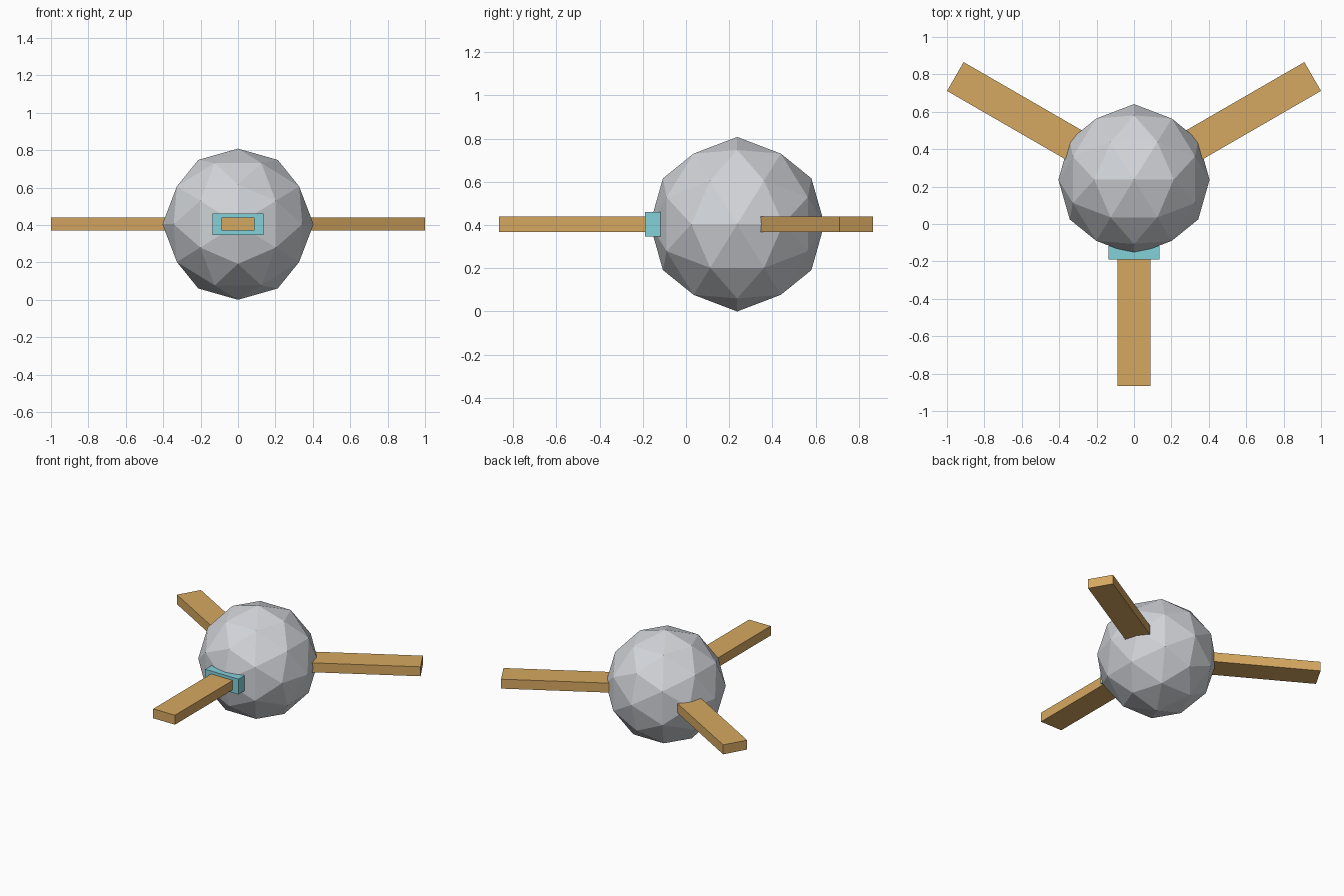
import bpy
import bmesh
from math import atan2, radians, sqrt
from mathutils import Matrix, Vector

if "Cube" in bpy.data.objects:
    bpy.data.objects.remove(bpy.data.objects["Cube"], do_unlink=True)

RADIUS = 0.404
CENTRE = Vector((0, 0.237, RADIUS))
REACH = 1.103


def material(name, rgb):
    mat = bpy.data.materials.new(name)
    mat.use_nodes = True
    mat.diffuse_color = (*rgb, 1)
    mat.node_tree.nodes["Principled BSDF"].inputs["Base Color"].default_value = (*rgb, 1)
    return mat


def finish(name, bm, mat):
    mesh = bpy.data.meshes.new(name)
    bm.to_mesh(mesh)
    bm.free()
    mesh.materials.append(mat)
    obj = bpy.data.objects.new(name, mesh)
    obj.location = CENTRE
    bpy.context.collection.objects.link(obj)
    return obj


def radial_box(name, start, end, width, height, angle, mat):
    """Box running outward from the body centre along a compass angle."""
    bm = bmesh.new()
    bmesh.ops.create_cube(bm, size=1, matrix=(
        Matrix.Rotation(radians(angle), 4, "Z")
        @ Matrix.Translation(((start + end) / 2, 0, 0))
        @ Matrix.Diagonal((end - start, width, height, 1))))
    return finish(name, bm, mat)


grey = material("pale grey", (0.638, 0.656, 0.69))
wood = material("tan wood", (0.674, 0.393, 0.119))
cyan = material("light cyan", (0.233, 0.638, 0.711))

# Faceted ball, turned so that edges lie square to the three axes
golden = (1 + sqrt(5)) / 2
bm = bmesh.new()
bmesh.ops.create_icosphere(bm, subdivisions=2, radius=RADIUS,
                           matrix=Matrix.Rotation(-atan2(1, golden), 4, "Y"))
finish("body", bm, grey)

# Three flat arms spread evenly around the ball
for name, angle in (("front_arm", -90), ("left_arm", 30), ("right_arm", 150)):
    radial_box(name, 0.25, REACH, 0.178, 0.07, angle, wood)

# Collar where the front arm meets the ball
radial_box("front_collar", 0.355, 0.426, 0.273, 0.114, -90, cyan)
